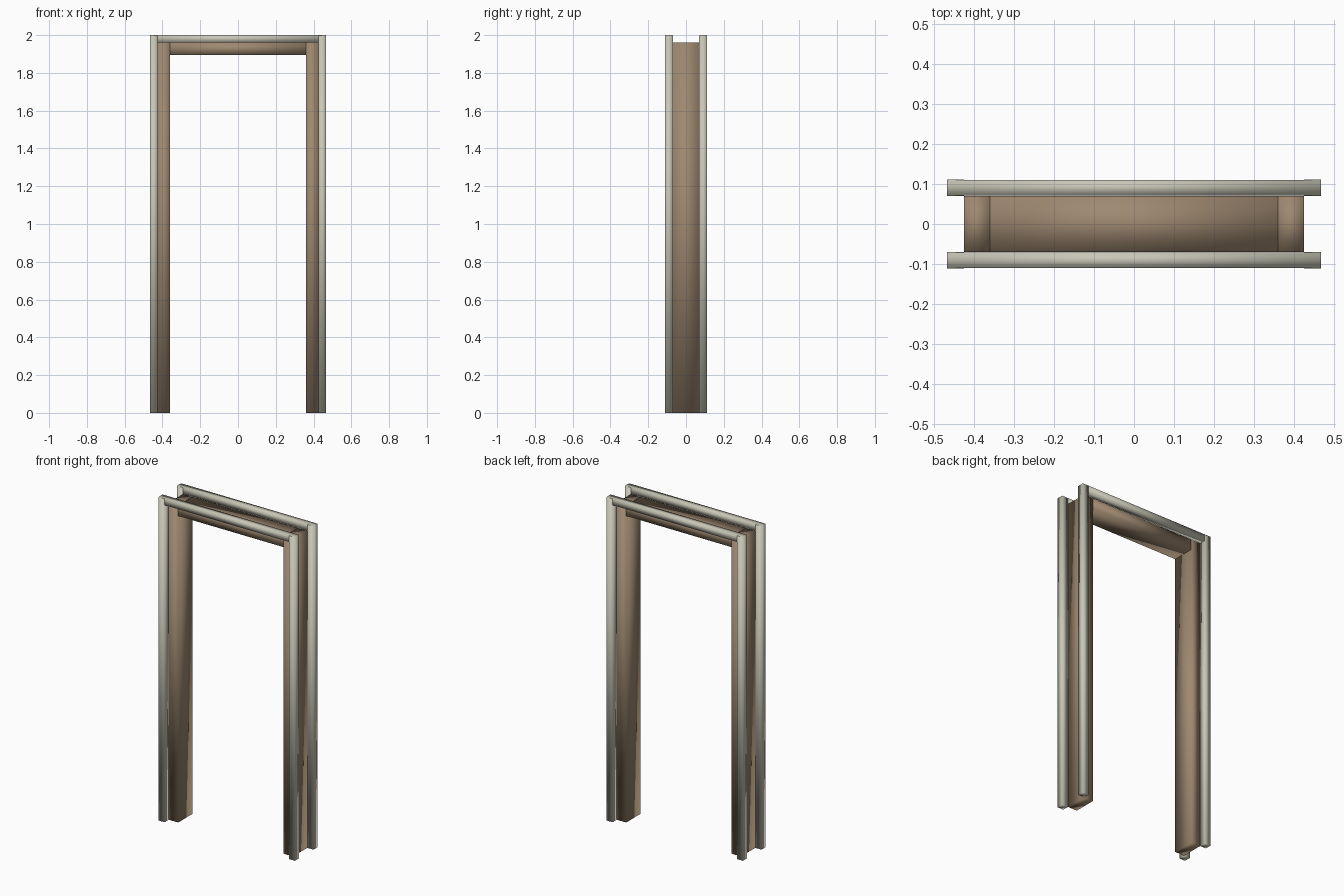
import bpy
import bmesh
from mathutils import Vector

if "Cube" in bpy.data.objects:
    bpy.data.objects.remove(bpy.data.objects["Cube"])


def make_material(name, color):
    mat = bpy.data.materials.new(name)
    mat.use_nodes = True
    mat.diffuse_color = color
    mat.node_tree.nodes["Principled BSDF"].inputs["Base Color"].default_value = color
    return mat


def add_beam(name, low, high, mat):
    """Smooth-shaded rectangular beam between two opposite corners."""
    low, high = Vector(low), Vector(high)
    bm = bmesh.new()
    bmesh.ops.create_cube(bm, size=1)
    bmesh.ops.scale(bm, vec=high - low, verts=bm.verts)
    bmesh.ops.translate(bm, vec=(low + high) / 2, verts=bm.verts)
    for face in bm.faces:
        face.smooth = True
    mesh = bpy.data.meshes.new(name)
    bm.to_mesh(mesh)
    bm.free()
    mesh.materials.append(mat)
    obj = bpy.data.objects.new(name, mesh)
    bpy.context.collection.objects.link(obj)
    return obj


wood = make_material("brown wood", (0.342, 0.246, 0.162, 1))
trim = make_material("pale grey trim", (0.578, 0.565, 0.468, 1))

HEIGHT = 2.0
OUTER = 0.467        # outer half width of the trim
JAMB_OUT = 0.425     # outer half width of the lining
JAMB_IN = 0.36       # half width of the opening
LINING = 0.07        # half depth of the lining
DEPTH = 0.111        # half depth of the whole frame
LINING_TOP = 1.96
GAP = 0.001          # keeps overlapping trim faces apart

# Lining: two jambs and the head between them
for side, s in (("left", 1), ("right", -1)):
    xs = sorted((s * JAMB_IN, s * JAMB_OUT))
    add_beam(side + "_jamb", (xs[0], -LINING, 0), (xs[1], LINING, LINING_TOP), wood)
add_beam("head", (-JAMB_IN, -LINING, LINING_TOP - 0.065), (JAMB_IN, LINING, LINING_TOP), wood)

# Trim on the front and the back: two posts and a top bar
for face, f in (("front", -1), ("back", 1)):
    ys = sorted((f * LINING, f * DEPTH))
    for side, s in (("left", 1), ("right", -1)):
        xs = sorted((s * JAMB_OUT, s * OUTER))
        add_beam(f"{face}_{side}_trim", (xs[0], ys[0], 0), (xs[1], ys[1], HEIGHT - GAP), trim)
    add_beam(face + "_top_trim", (GAP - OUTER, ys[0] + GAP, LINING_TOP),
             (OUTER - GAP, ys[1] - GAP, HEIGHT), trim)
